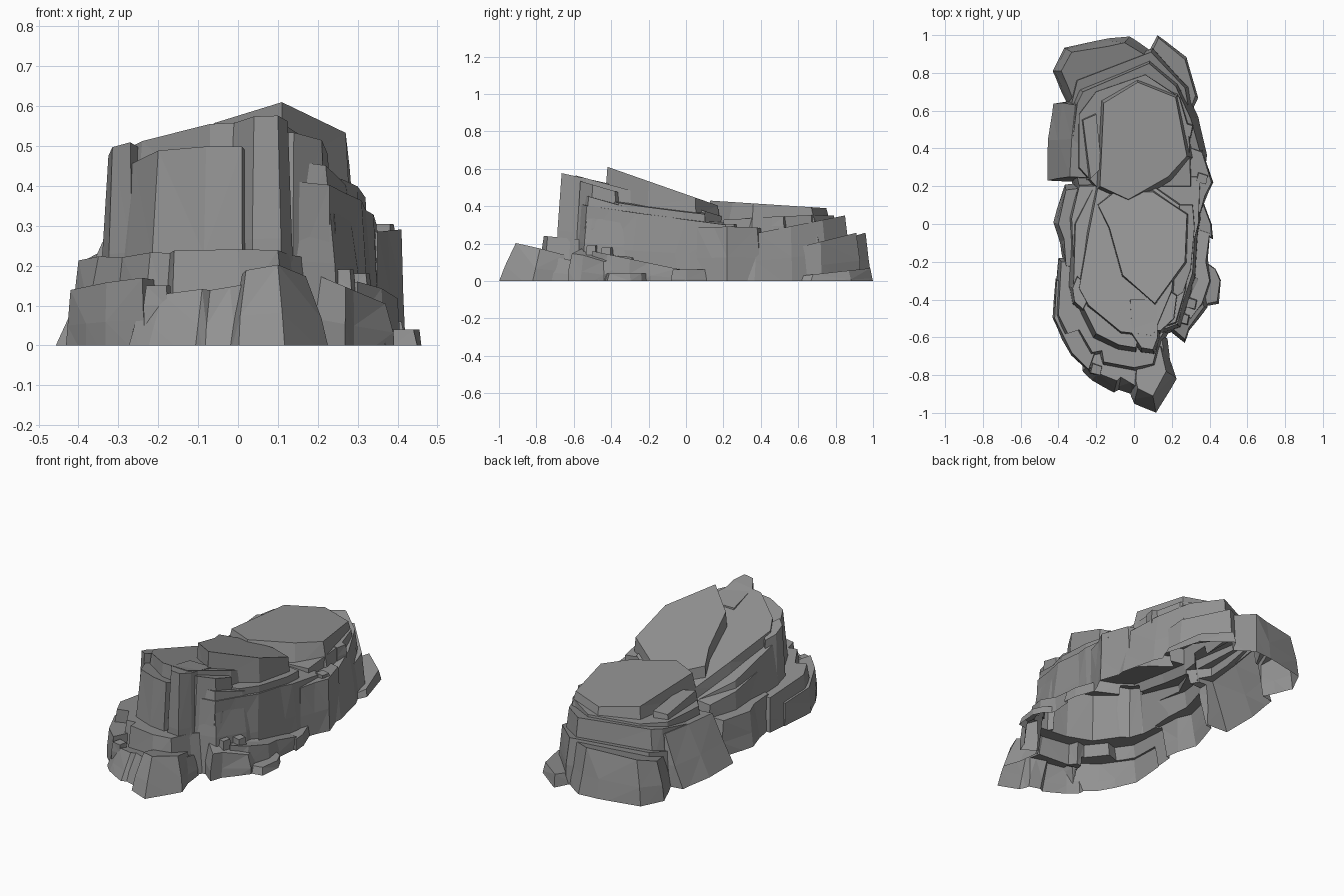
import bpy, bmesh, random
from mathutils import Vector

random.seed(4)
parts = []


def slab(name, outline, z0, sx=0.0, sy=0.0, flare=0.03, bottom=-0.04, shift=(0, 0)):
    """Closed chunk: tilted top plane z0+sx*x+sy*y; walls lean out by `flare` and `shift` at the bottom."""
    n = len(outline)
    pts = [Vector(p) for p in outline]
    if sum(pts[i].cross(pts[(i + 1) % n]) for i in range(n)) < 0:
        pts.reverse()
    c = sum(pts, Vector((0, 0))) / n
    bm = bmesh.new()
    rings = []
    for t in (0.0, 0.5, 1.0):
        ring = []
        for p in pts:
            away = (p - c).normalized()
            out = away * flare * (1 - t) + Vector(shift) * (1 - t)
            if t == 0.5:
                out += away * random.uniform(-0.003, 0.01)
            top = z0 + sx * p.x + sy * p.y
            ring.append(bm.verts.new((p.x + out.x, p.y + out.y, bottom + (top - bottom) * t)))
        rings.append(ring)
    bm.faces.new(list(reversed(rings[0])))
    bm.faces.new(rings[2])
    for a, b in zip(rings, rings[1:]):
        for i in range(n):
            j = (i + 1) % n
            bm.faces.new((a[i], a[j], b[j], b[i]))
    bmesh.ops.triangulate(bm, faces=[f for f in bm.faces if len(f.verts) == 4])
    me = bpy.data.meshes.new(name)
    bm.to_mesh(me)
    bm.free()
    ob = bpy.data.objects.new(name, me)
    bpy.context.collection.objects.link(ob)
    parts.append(ob)


# main mass with the front cliff
slab("main_mass", [(-.32, -.33), (-.26, -.46), (-.2, -.58), (-.08, -.64), (.01, -.655), (.03, -.57),
     (.12, -.55), (.22, -.52), (.27, -.35), (.3, -.1), (.3, .1), (.1, .3), (-.2, .22), (-.31, 0)],
     .322, -.05, -.27, .05)
slab("middle_layer", [(-.29, -.34), (-.24, -.43), (-.07, -.57), (.1, -.59), (.2, -.35), (.24, .1),
     (.1, .2), (-.19, .2), (-.24, -.05)], .397, 0.02, -.28, .03, .15)
slab("front_pillar", [(.04, -.655), (.1, -.665), (.125, -.6), (.12, -.4), (-.02, -.4), (-.01, -.58)],
     .43, 0, -.22, .03)
slab("right_shoulder", [(.1, -.56), (.14, -.565), (.21, -.5), (.225, -.38), (.1, -.3)], .37, 0, -.29, .03)
slab("left_cliff_rib", [(-.325, -.34), (-.315, -.41), (-.27, -.45), (-.22, -.35), (-.3, -.28)],
     .37, 0, -.31, .03)
slab("summit_slab", [(.11, -.42), (.27, -.2), (.28, .05), (.1, .17), (-.1, .17), (-.19, .1), (-.13, -.02),
     (-.06, -.27)], .463, 0, -.35, .012, .25)

# rear mass and its cap
slab("rear_cap", [(-.16, .64), (.02, .75), (.22, .67), (.28, .36), (.18, .25), (-.03, .13), (-.18, .2)],
     .438, 0, -.065, .06, .15)
slab("rear_mass", [(-.3, .64), (-.27, .7), (.08, .85), (.22, .73), (.3, .56), (.35, .38), (.33, .15),
     (-.28, .15), (-.33, .4)], .18, 0, .2, .045)
slab("rear_shelf", [(-.29, .58), (-.2, .7), (.06, .79), (.24, .67), (.29, .5), (.3, .2), (-.2, .2), (-.29, .3)],
     .3, .05, .06, .03)
slab("rear_left_block", [(-.35, .73), (-.385, .81), (-.33, .91), (-.14, .94), (-.05, .96), (.1, .87),
     (.1, .7), (-.3, .6)], -.03, 0, .3, .05)
slab("rear_outer_step", [(-.34, .6), (-.3, .76), (.09, .91), (.27, .72), (.31, .5), (-.2, .4)],
     .03, 0, .25, .025)
slab("rear_right_foot", [(.09, .9), (.13, .985), (.27, .87), (.325, .68), (.3, .61), (.15, .6)],
     -.04, 0, .11, .025)

# left flank
slab("left_slope", [(-.34, .25), (-.33, .45), (-.31, .63), (-.2, .65), (-.16, .24)],
     .21, -.1, .06, .015, shift=(-.13, -.01))
slab("left_slope_ridge", [(-.27, .55), (-.2, .58), (-.17, .3), (-.23, .24)],
     .4, .2, 0, .03, shift=(-.06, 0))
slab("left_step_low", [(-.4, 0), (-.36, .18), (-.2, .2), (-.2, -.25), (-.36, -.22), (-.37, -.08)],
     .23, .1, 0, .035)
slab("left_step_high", [(-.33, .03), (-.29, .2), (-.15, .2), (-.15, -.25), (-.32, -.25)],
     .33, .1, -.15, .04)

# front ledges
slab("front_ledge", [(-.385, -.2), (-.4, -.48), (-.35, -.58), (-.29, -.56), (-.22, -.68), (-.17, -.67),
     (-.16, -.73), (.0, -.76), (.1, -.74), (.13, -.62), (.2, -.5), (.2, -.2)], .165, 0, -.1, .03)
slab("left_foot", [(-.41, -.3), (-.42, -.5), (-.37, -.6), (-.33, -.68), (-.24, -.77), (-.18, -.6),
     (-.2, -.3)], .12, .05, -.08, .015)
slab("front_step", [(-.24, -.75), (-.19, -.79), (-.09, -.83), (-.07, -.81), (-.02, -.84), (.05, -.88),
     (.16, -.78), (.15, -.6), (-.25, -.6)], -.02, .05, -.2, .045, shift=(0, -.04))
slab("front_toe", [(.01, -.83), (.02, -.87), (.1, -.91), (.17, -.78), (.14, -.65), (.02, -.65)],
     -.03, .05, -.25, .055, shift=(.01, -.05))

# right flank
slab("right_wall", [(.15, -.56), (.23, -.53), (.265, -.4), (.31, -.26), (.32, -.08), (.34, .0), (.35, .25),
     (.1, .25)], .345, -.05, -.13, .035)
slab("right_rib", [(.2, -.4), (.26, -.36), (.3, -.24), (.32, -.02), (.31, .1), (.2, .1)], .4, -.1, -.12, .02)
slab("right_front_foot", [(.2, -.55), (.27, -.61), (.29, -.55), (.37, -.44), (.35, -.3), (.2, -.2)],
     .26, -.42, 0, .02)
slab("right_ledge", [(.3, -.5), (.36, -.42), (.4, -.3), (.38, -.2), (.4, -.05), (.25, .0), (.2, -.4)],
     .055, 0, -.21, .015)
slab("right_low_step", [(.34, -.44), (.37, -.46), (.39, -.42), (.44, -.41), (.455, -.3), (.43, -.24),
     (.3, -.15)], .04, 0, 0, .012)
slab("right_rear_block", [(.35, .06), (.375, .15), (.41, .22), (.36, .38), (.25, .42), (.25, .1)],
     .25, .1, 0, .012)
slab("right_lower_block", [(.37, -.05), (.41, -.07), (.405, .0), (.36, .12), (.25, .1), (.25, -.05)],
     .06, 0, 0, .012)

# small broken chips along the ledges
for x, y, z, s in [(.26, -.5, .19, .03), (.3, -.42, .18, .03), (-.2, -.77, .15, .03), (.36, .24, .305, .03),
                   (.22, -.47, .33, .03), (.27, .5, .345, .04)]:
    slab("chip", [(x - s, y - s * .6), (x + s * .7, y - s), (x + s, y + s * .5), (x - s * .6, y + s)],
         z, 0, 0, .006, max(-.04, z - .1))

# fuse all chunks into one shell and cut it open at the ground
rock = parts[0]
for p in parts[1:]:
    m = rock.modifiers.new("fuse", 'BOOLEAN')
    m.operation = 'UNION'
    m.solver = 'EXACT'
    m.object = p
dg = bpy.context.evaluated_depsgraph_get()
mesh = bpy.data.meshes.new_from_object(rock.evaluated_get(dg))
rock.modifiers.clear()
rock.data = mesh
rock.name = "layered_rock"
for p in parts[1:]:
    bpy.data.objects.remove(p)
bm = bmesh.new()
bm.from_mesh(mesh)
bmesh.ops.bisect_plane(bm, geom=bm.verts[:] + bm.edges[:] + bm.faces[:], plane_co=(0, 0, 0),
                       plane_no=(0, 0, 1), clear_inner=True)
bm.to_mesh(mesh)
bm.free()

# dark stone colour
mat = bpy.data.materials.new("stone")
mat.diffuse_color = (.29, .29, .29, 1)
mesh.materials.clear()
mesh.materials.append(mat)
for f in mesh.polygons:
    f.material_index = 0
